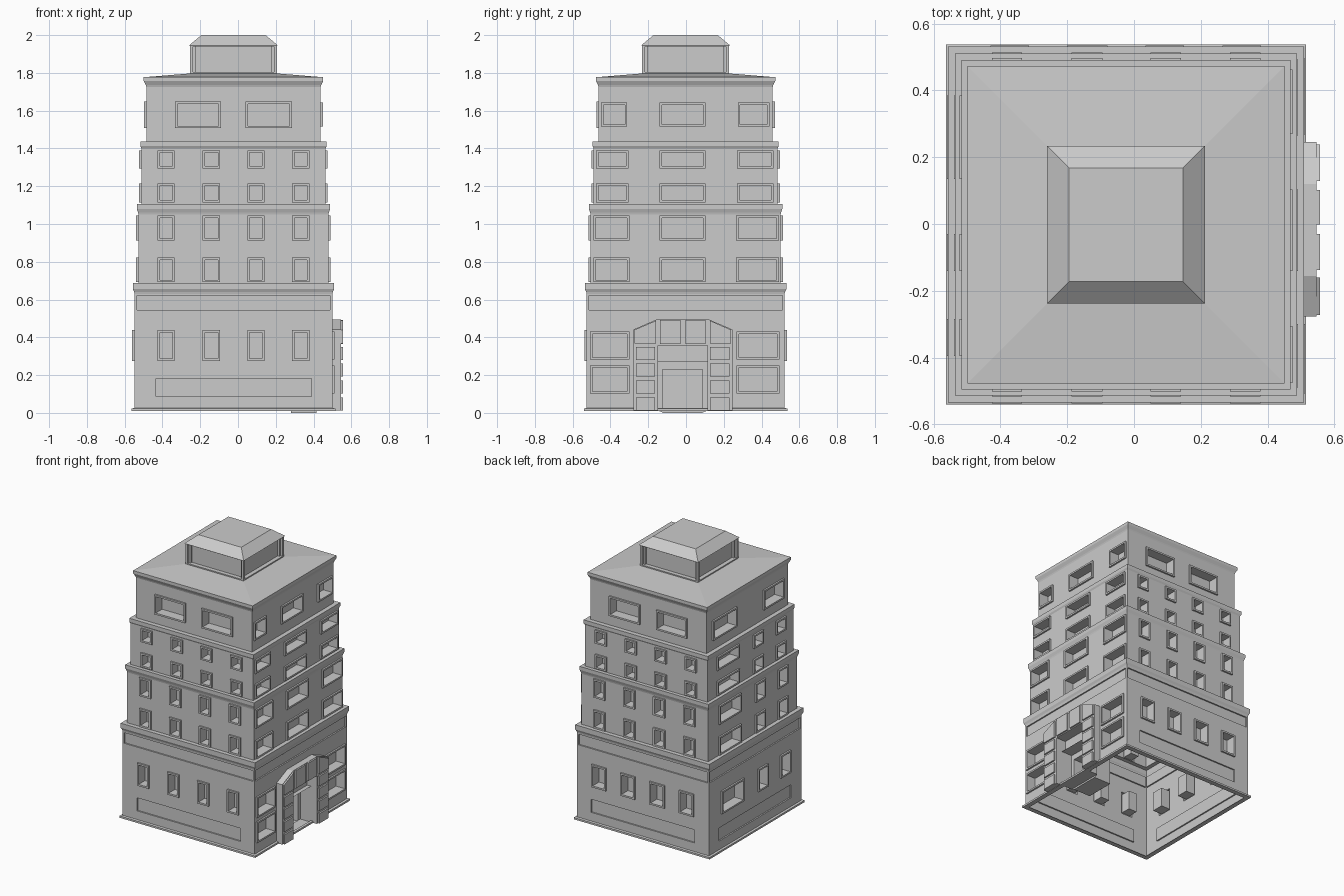
import bpy, bmesh

if "Cube" in bpy.data.objects:
    bpy.data.objects.remove(bpy.data.objects["Cube"])

CX, CY = -0.024, -0.002          # tower axis (the portal shifts it off centre)
stone = bpy.data.materials.new("grey_stone")
stone.diffuse_color = (0.6, 0.6, 0.6, 1)
stone.use_nodes = True
stone.node_tree.nodes["Principled BSDF"].inputs["Base Color"].default_value = stone.diffuse_color


def finish(name, bm):
    bmesh.ops.remove_doubles(bm, verts=bm.verts, dist=1e-5)
    me = bpy.data.meshes.new(name)
    bm.to_mesh(me)
    bm.free()
    me.materials.append(stone)
    ob = bpy.data.objects.new(name, me)
    bpy.context.collection.objects.link(ob)


def quad(bm, side, h, pts):
    """Face from (u, z, d) points on one wall; d is the offset outwards."""
    place = {
        "front": lambda u, z, d: (u, CY - h - d, z),
        "back": lambda u, z, d: (u, CY + h + d, z),
        "right": lambda u, z, d: (CX + h + d, u, z),
        "left": lambda u, z, d: (CX - h - d, u, z),
    }[side]
    vs = [bm.verts.new(place(*p)) for p in pts]
    bm.faces.new(vs if side in ("front", "right") else vs[::-1])


def ring(r, d):
    u0, u1, z0, z1 = r
    return [(u0, z0, d), (u1, z0, d), (u1, z1, d), (u0, z1, d)]


def inset(r, t):
    return (r[0] + t, r[1] - t, r[2] + t, r[3] - t)


def window(r):
    """Raised surround with a deep reveal."""
    i = inset(r, 0.012)
    return [(r, 0), (r, 0.012), (i, 0.012), (i, -0.06)]


def panel(r, depth=0.01):
    return [(r, 0), (r, -depth)]


def wall(bm, side, h, z0, z1, openings):
    """Flat wall split on a grid, with stepped openings let into it."""
    c = CX if side in ("front", "back") else CY
    rects = [o[0][0] for o in openings]
    us = sorted({c - h, c + h} | {v for r in rects for v in r[:2]})
    zs = sorted({z0, z1} | {v for r in rects for v in r[2:]})
    for a, b in zip(us, us[1:]):
        for e, f in zip(zs, zs[1:]):
            m, n = (a + b) / 2, (e + f) / 2
            if not any(r[0] < m < r[1] and r[2] < n < r[3] for r in rects):
                quad(bm, side, h, ring((a, b, e, f), 0))
    for o in openings:
        loops = [ring(r, d) for r, d in o]
        for p, q in zip(loops, loops[1:]):
            for k in range(4):
                j = (k + 1) % 4
                quad(bm, side, h, [p[k], p[j], q[j], q[k]])
        quad(bm, side, h, loops[-1])


def loft(name, profile, cap=False):
    """Square rings of (half width, z) joined from bottom to top."""
    bm = bmesh.new()
    rings = [[bm.verts.new((CX + sx * h, CY + sy * h, z))
              for sx, sy in ((-1, -1), (1, -1), (1, 1), (-1, 1))] for h, z in profile]
    for p, q in zip(rings, rings[1:]):
        for k in range(4):
            j = (k + 1) % 4
            bm.faces.new((p[k], p[j], q[j], q[k]))
    if cap:
        bm.faces.new(rings[-1])
    finish(name, bm)


def grid(spans, rows):
    return [window((a, b, e, f)) for a, b in spans for e, f in rows]


def tier(name, h, z0, z1, sides):
    bm = bmesh.new()
    for side, openings in sides.items():
        wall(bm, side, h, z0, z1, openings)
    finish(name, bm)


# window columns
four = [(-0.425, -0.335), (-0.187, -0.095), (0.05, 0.14), (0.287, 0.378)]
four_back = [(-0.43, -0.315), (-0.2, -0.08), (0.035, 0.15), (0.265, 0.38)]
two = [(-0.333, -0.09), (0.04, 0.285)]
left_cols = [(0.135, 0.385), (-0.14, -0.03), (-0.395, -0.285)]
mid = (-0.14, 0.103)

# ground storey
frieze_x = panel((CX - 0.512, CX + 0.512, 0.546, 0.622))
frieze_y = panel((CY - 0.512, CY + 0.512, 0.546, 0.622))
low_x = panel((-0.434, 0.388, 0.088, 0.182))
low_y = panel((-0.41, 0.41, 0.088, 0.182))
row = [(0.276, 0.438)]
door = (-0.148, 0.114, 0.012, 0.27)
doorway = [(door, 0), (door, -0.085), ((-0.124, 0.088, 0.002, 0.23), -0.085),
           ((-0.124, 0.088, 0.002, 0.23), -0.22)]
transom = panel((-0.148, 0.114, 0.27, 0.358), 0.03)
tier("ground_storey", 0.524, 0.012, 0.63, {
    "front": grid(four, row) + [low_x, frieze_x],
    "back": grid(four_back, row) + [low_x, frieze_x],
    "left": grid(left_cols, row) + [low_y, frieze_y],
    "right": grid([(-0.508, -0.3), (0.268, 0.495)], [(0.282, 0.43), (0.102, 0.252)])
    + [doorway, transom, frieze_y]})

# middle and upper storeys
rows2, rows3, rows4 = [(0.692, 0.822), (0.912, 1.045)], [(1.114, 1.215), (1.294, 1.39)], [(1.507, 1.648)]
for name, h, z0, z1, rows, ends in (
        ("lower_storeys", 0.503, 0.688, 1.05, rows2, [(-0.49, -0.3), (0.265, 0.492)]),
        ("middle_storeys", 0.487, 1.105, 1.4, rows3, [(-0.476, -0.305), (0.27, 0.463)])):
    tier(name, h, z0, z1, {"front": grid(four, rows), "back": grid(four, rows),
                           "left": grid(left_cols, rows), "right": grid(ends + [mid], rows)})
tier("top_storey", 0.461, 1.437, 1.725, {
    "front": grid(two, rows4), "back": grid(two, rows4),
    "left": grid([(0.125, 0.395), (-0.41, -0.18)], rows4),
    "right": grid([(-0.45, -0.312), mid, (0.275, 0.442)], [(1.515, 1.642)])})

# plinth, cornices and roof
loft("plinth", [(0.505, 0.01), (0.539, 0.01), (0.539, 0.023), (0.524, 0.026)])
loft("ground_cornice", [(0.524, 0.63), (0.526, 0.64), (0.533, 0.655), (0.533, 0.688), (0.503, 0.688)])
loft("lower_cornice", [(0.503, 1.05), (0.505, 1.06), (0.512, 1.08), (0.512, 1.105), (0.487, 1.105)])
loft("middle_cornice", [(0.487, 1.4), (0.493, 1.412), (0.493, 1.437), (0.461, 1.437)])
loft("roof", [(0.461, 1.725), (0.464, 1.735), (0.475, 1.757), (0.475, 1.777), (0.23, 1.797)])

# penthouse with recessed sides
sides = {}
for s, c in (("front", CX), ("back", CX), ("left", CY), ("right", CY)):
    sides[s] = [panel((c - 0.214, c + 0.214, 1.805, 1.94), 0.03)]
tier("penthouse", 0.23, 1.795, 1.945, sides)
loft("penthouse_roof", [(0.23, 1.945), (0.236, 1.945), (0.17, 2.0)], cap=True)


# entrance portal
def prism(bm, outline, x0, x1):
    near = [bm.verts.new((x1, y, z)) for y, z in outline]
    far = [bm.verts.new((x0, y, z)) for y, z in outline]
    bm.faces.new(near)
    bm.faces.new(far[::-1])
    for k in range(len(near)):
        j = (k + 1) % len(near)
        bm.faces.new((near[j], near[k], far[k], far[j]))


bm = bmesh.new()
prism(bm, [(-0.277, 0.012), (-0.148, 0.012), (-0.148, 0.358), (0.114, 0.358), (0.114, 0.012),
           (0.245, 0.012), (0.245, 0.442), (0.12, 0.495), (-0.155, 0.495), (-0.277, 0.442)], 0.495, 0.546)
finish("portal_arch", bm)

# raised stone blocks on the portal
bm = bmesh.new()
for a, b in ((-0.266, -0.163), (0.128, 0.231)):
    for z in (0.012, 0.102, 0.192, 0.28):
        prism(bm, [(a, z), (b, z), (b, z + 0.07), (a, z + 0.07)], 0.545, 0.557)
for a, b in ((-0.138, -0.03), (-0.002, 0.102)):
    prism(bm, [(a, 0.365), (b, 0.365), (b, 0.493), (a, 0.493)], 0.545, 0.557)
prism(bm, [(-0.272, 0.368), (-0.16, 0.368), (-0.16, 0.488), (-0.272, 0.44)], 0.545, 0.557)
prism(bm, [(0.128, 0.368), (0.238, 0.368), (0.238, 0.44), (0.128, 0.488)], 0.545, 0.557)
finish("portal_blocks", bm)

# door step
bm = bmesh.new()
prism(bm, [(-0.124, 0.0), (0.088, 0.0), (0.088, 0.006), (-0.124, 0.006)], 0.28, 0.415)
finish("door_step", bm)
